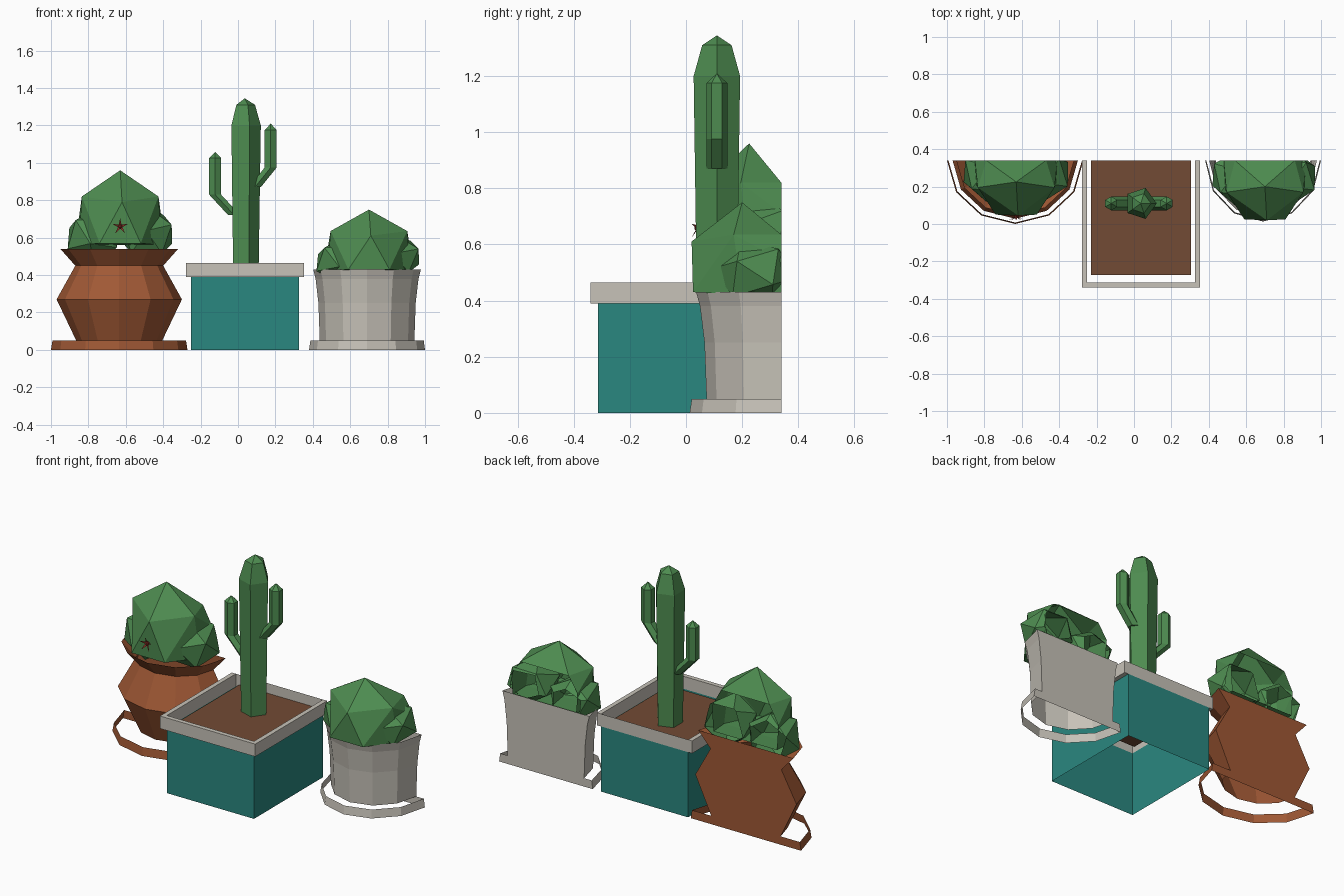
import bpy, bmesh, math
from mathutils import Matrix, Vector

if "Cube" in bpy.data.objects:
    bpy.data.objects.remove(bpy.data.objects["Cube"])

BACK = 0.34  # the whole row is sliced flat here


def material(name, rgb):
    m = bpy.data.materials.new(name)
    m.diffuse_color = (*rgb, 1)
    m.use_nodes = True
    m.node_tree.nodes["Principled BSDF"].inputs["Base Color"].default_value = m.diffuse_color
    return m


GREEN = material("cactus green", (0.075, 0.26, 0.08))
TERRA = material("terracotta", (0.35, 0.098, 0.035))
TEAL = material("teal", (0.023, 0.245, 0.215))
STONE = material("pale stone", (0.57, 0.54, 0.48))
SOIL = material("soil brown", (0.17, 0.07, 0.035))
RED = material("flower red", (0.25, 0.03, 0.02))


def finish(bm, name, mat, normals=True):
    if normals:
        bmesh.ops.recalc_face_normals(bm, faces=bm.faces)
    me = bpy.data.meshes.new(name)
    bm.to_mesh(me)
    bm.free()
    me.materials.append(mat)
    ob = bpy.data.objects.new(name, me)
    bpy.context.collection.objects.link(ob)
    return ob


def bridge(bm, rings, closed):
    for a, b in zip(rings, rings[1:]):
        n = len(a)
        for i in range(n if closed else n - 1):
            j = (i + 1) % n
            bm.faces.new((a[i], a[j], b[j], b[i]))


def half_shell(name, mat, cx, sy, profile):
    """Front half of a 12-sided turned shape, open at top and bottom."""
    bm = bmesh.new()
    rings = []
    for r, z in profile:
        angles = [math.pi + i * math.pi / 6 for i in range(7)]
        rings.append([bm.verts.new((cx + r * math.cos(a), BACK + r * sy * math.sin(a), z))
                      for a in angles])
    bridge(bm, rings, False)
    finish(bm, name, mat, False)


def back_plate(name, mat, cx, profile):
    """Flat back wall following the turned outline."""
    bm = bmesh.new()
    pts = [(cx + r, z) for r, z in profile] + [(cx - r, z) for r, z in reversed(profile)]
    f = bm.faces.new([bm.verts.new((x, BACK, z)) for x, z in pts])
    f.normal_update()
    if f.normal.y < 0:
        f.normal_flip()
    finish(bm, name, mat, False)


def half_pot(name, mat, cx, sy, body, saucer):
    half_shell(name + "_body", mat, cx, sy, body)
    half_shell(name + "_saucer", mat, cx, sy, saucer)
    back_plate(name + "_back", mat, cx, saucer + body)


half_pot("round_pot", TERRA, -0.635, 0.93,
         [(0.23, 0.05), (0.335, 0.27), (0.235, 0.45), (0.315, 0.54)],
         [(0.365, 0.0), (0.357, 0.05)])
half_pot("tall_pot", STONE, 0.69, 1.055,
         [(0.253, 0.05), (0.26, 0.25), (0.275, 0.38), (0.288, 0.43)],
         [(0.31, 0.0), (0.303, 0.05)])


# bushes: a faceted boulder-like main ball with smaller balls at its sides, open at the back
def bush(name, peak, squash, side_balls):
    bm = bmesh.new()
    px, py, pz = peak
    bk = BACK - py
    half = [(0.205, -0.03, -0.14), (0.11, -0.175, -0.39), (0.22, 0.0, -0.4),
            (0.16, bk, -0.14), (0.22, bk, -0.25), (0.21, bk, -0.4)]
    pts = [(0, 0, 0), (0.01, -0.18, -0.17)]
    pts += [(s * x, y, z) for s in (-1, 1) for x, y, z in half]
    verts = [bm.verts.new((px + x, py + y, pz + z * squash)) for x, y, z in pts]
    bmesh.ops.convex_hull(bm, input=verts)
    hidden = [f for f in bm.faces if all(v.co.y > BACK - 0.001 for v in f.verts)]
    bmesh.ops.delete(bm, geom=hidden, context='FACES')
    for x, y, z, r, tilt, spin in side_balls:
        m = (Matrix.Translation((x, y, z)) @ Matrix.Diagonal((1, 1, squash, 1))
             @ Matrix.Rotation(math.radians(tilt), 4, 'X')
             @ Matrix.Rotation(math.radians(spin), 4, 'Z'))
        bmesh.ops.create_icosphere(bm, subdivisions=1, radius=r, matrix=m)
    bmesh.ops.recalc_face_normals(bm, faces=bm.faces)
    bmesh.ops.bisect_plane(bm, geom=bm.verts[:] + bm.edges[:] + bm.faces[:], dist=1e-5,
                           plane_co=(0, BACK, 0), plane_no=(0, 1, 0), clear_outer=True)
    finish(bm, name, GREEN, False)


bush("tall_bush", (-0.63, 0.225, 0.96), 1.0,
     [(-0.775, 0.27, 0.60, 0.155, -15, -60), (-0.485, 0.27, 0.62, 0.155, 20, -20)])
bush("low_bush", (0.70, 0.20, 0.75), 0.82,
     [(0.555, 0.25, 0.47, 0.155, -15, -60), (0.835, 0.25, 0.50, 0.155, 20, -20)])

# small flower: a bud with thin spreading petals
bm = bmesh.new()
centre = Vector((-0.63, 0.042, 0.66))
bmesh.ops.create_icosphere(bm, subdivisions=1, radius=0.014, matrix=Matrix.Translation(centre))
for i in range(5):
    a = math.radians(90 + 72 * i)
    d = Vector((math.cos(a), -0.5, math.sin(a)))
    s = Vector((-math.sin(a), 0, math.cos(a))) * 0.009
    bm.faces.new([bm.verts.new(centre + p) for p in (s, -s, d * 0.045)])
finish(bm, "flower", RED)

# square planter: open teal tube
X0, X1, Y0 = -0.279, 0.352, -0.34
W = 0.027
bm = bmesh.new()
corners = [(X0 + W, Y0 + W), (X1 - W, Y0 + W), (X1 - W, BACK), (X0 + W, BACK)]
bridge(bm, [[bm.verts.new((x, y, z)) for x, y in corners] for z in (0, 0.39)], True)
finish(bm, "square_planter", TEAL, False)

# planter rim: U-shaped bar along front and sides
bm = bmesh.new()
u = [(X0, BACK), (X0, Y0), (X1, Y0), (X1, BACK),
     (X1 - W, BACK), (X1 - W, Y0 + W), (X0 + W, Y0 + W), (X0 + W, BACK)]
base = bm.faces.new([bm.verts.new((x, y, 0.39)) for x, y in u])
top = bmesh.ops.extrude_face_region(bm, geom=[base])["geom"]
bmesh.ops.translate(bm, vec=(0, 0, 0.075),
                    verts=[g for g in top if isinstance(g, bmesh.types.BMVert)])
finish(bm, "planter_rim", STONE)

# flat back of the rim
bm = bmesh.new()
bm.faces.new([bm.verts.new(p) for p in ((X1 - W, BACK, 0.39), (X0 + W, BACK, 0.39),
                                        (X0 + W, BACK, 0.465), (X1 - W, BACK, 0.465))])
finish(bm, "planter_rim_back", STONE, False)

# soil sheet
SOIL_Z = 0.405
bm = bmesh.new()
bm.faces.new([bm.verts.new((x, y, SOIL_Z)) for x, y in
              ((-0.23, -0.272), (0.305, -0.272), (0.305, BACK), (-0.23, BACK))])
finish(bm, "soil", SOIL, False)


# cactus: faceted stems ending in a point
def stem(name, sides, rings, tip, turn=0.0):
    bm = bmesh.new()
    loops = []
    for x, z, r in rings:
        angles = [turn + i * math.tau / sides for i in range(sides)]
        loops.append([bm.verts.new((x + r * math.cos(a), 0.11 + r * math.sin(a), z))
                      for a in angles])
    bridge(bm, loops, True)
    bm.faces.new(loops[0])
    peak = bm.verts.new((rings[-1][0], 0.11, tip))
    for i in range(sides):
        bm.faces.new((loops[-1][i], loops[-1][(i + 1) % sides], peak))
    finish(bm, name, GREEN)


stem("cactus_trunk", 5, [(0.035, SOIL_Z, 0.075), (0.035, 1.2, 0.087), (0.036, 1.31, 0.055)], 1.345)
TURN = math.pi / 6
stem("cactus_right_arm", 6,
     [(0.09, 0.87, 0.037), (0.175, 0.975, 0.037), (0.175, 1.175, 0.037)], 1.21, TURN)
stem("cactus_left_arm", 6,
     [(-0.02, 0.72, 0.037), (-0.122, 0.83, 0.037), (-0.122, 1.025, 0.037)], 1.057, TURN)
